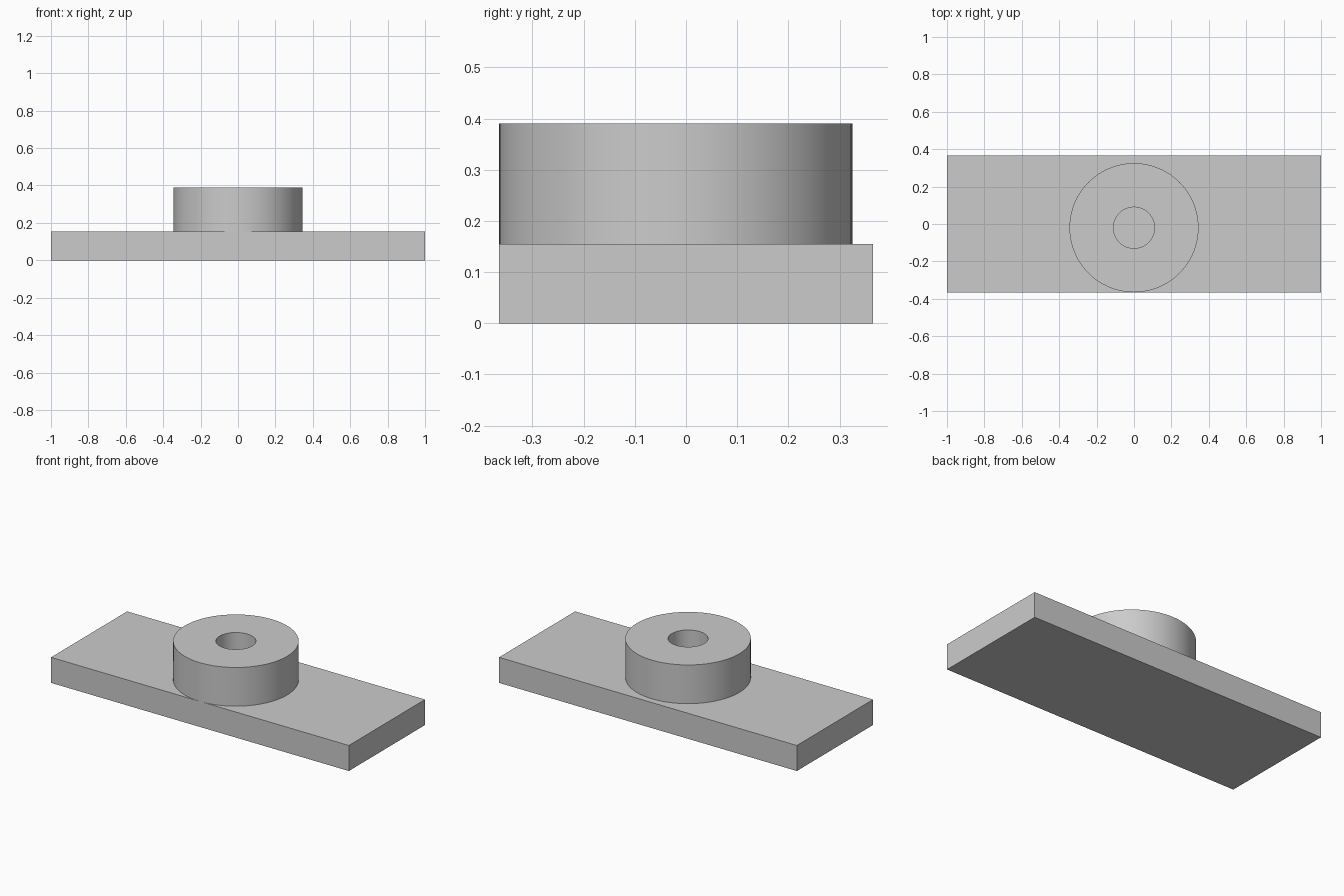
import bpy
import bmesh
from math import radians
from mathutils import Matrix, Vector

cube = bpy.data.objects.get("Cube")
if cube:
    bpy.data.objects.remove(cube, do_unlink=True)

PLATE_SIZE = Vector((2.0, 0.73, 0.155))
TOP = 0.39
OUTER, BORE = 0.345, 0.11
BOSS_Y = -0.02
SEGMENTS = 96

# Plain grey finish
grey = bpy.data.materials.new("light grey")
grey.use_nodes = True
colour = (0.6, 0.6, 0.6, 1)
grey.diffuse_color = colour
grey.node_tree.nodes["Principled BSDF"].inputs["Base Color"].default_value = colour


def make_object(name, bm):
    bmesh.ops.recalc_face_normals(bm, faces=bm.faces)
    mesh = bpy.data.meshes.new(name)
    bm.to_mesh(mesh)
    bm.free()
    mesh.materials.append(grey)
    obj = bpy.data.objects.new(name, mesh)
    bpy.context.collection.objects.link(obj)
    return obj


# Flat rectangular base plate
bm = bmesh.new()
bmesh.ops.create_cube(bm, size=1)
bmesh.ops.scale(bm, vec=PLATE_SIZE, verts=bm.verts)
bmesh.ops.translate(bm, vec=(0, 0, PLATE_SIZE.z / 2), verts=bm.verts)
make_object("base_plate", bm)

# Round boss with a bore down to the plate, spun from a rectangular profile
bm = bmesh.new()
profile = [(BORE, PLATE_SIZE.z), (OUTER, PLATE_SIZE.z), (OUTER, TOP), (BORE, TOP)]
verts = [bm.verts.new((r, 0, z)) for r, z in profile]
edges = [bm.edges.new((verts[i - 1], verts[i])) for i in range(len(verts))]
bmesh.ops.spin(bm, geom=verts + edges, cent=(0, 0, 0), axis=(0, 0, 1),
               angle=radians(360), steps=SEGMENTS, use_merge=True)
bmesh.ops.remove_doubles(bm, verts=bm.verts, dist=0.0001)
boss = make_object("round_boss", bm)
boss.matrix_world = Matrix.Translation((0, BOSS_Y, 0))

# Smooth the round walls and keep the rims sharp
bpy.ops.object.select_all(action="DESELECT")
boss.select_set(True)
bpy.context.view_layer.objects.active = boss
bpy.ops.object.shade_smooth_by_angle(angle=radians(30))
